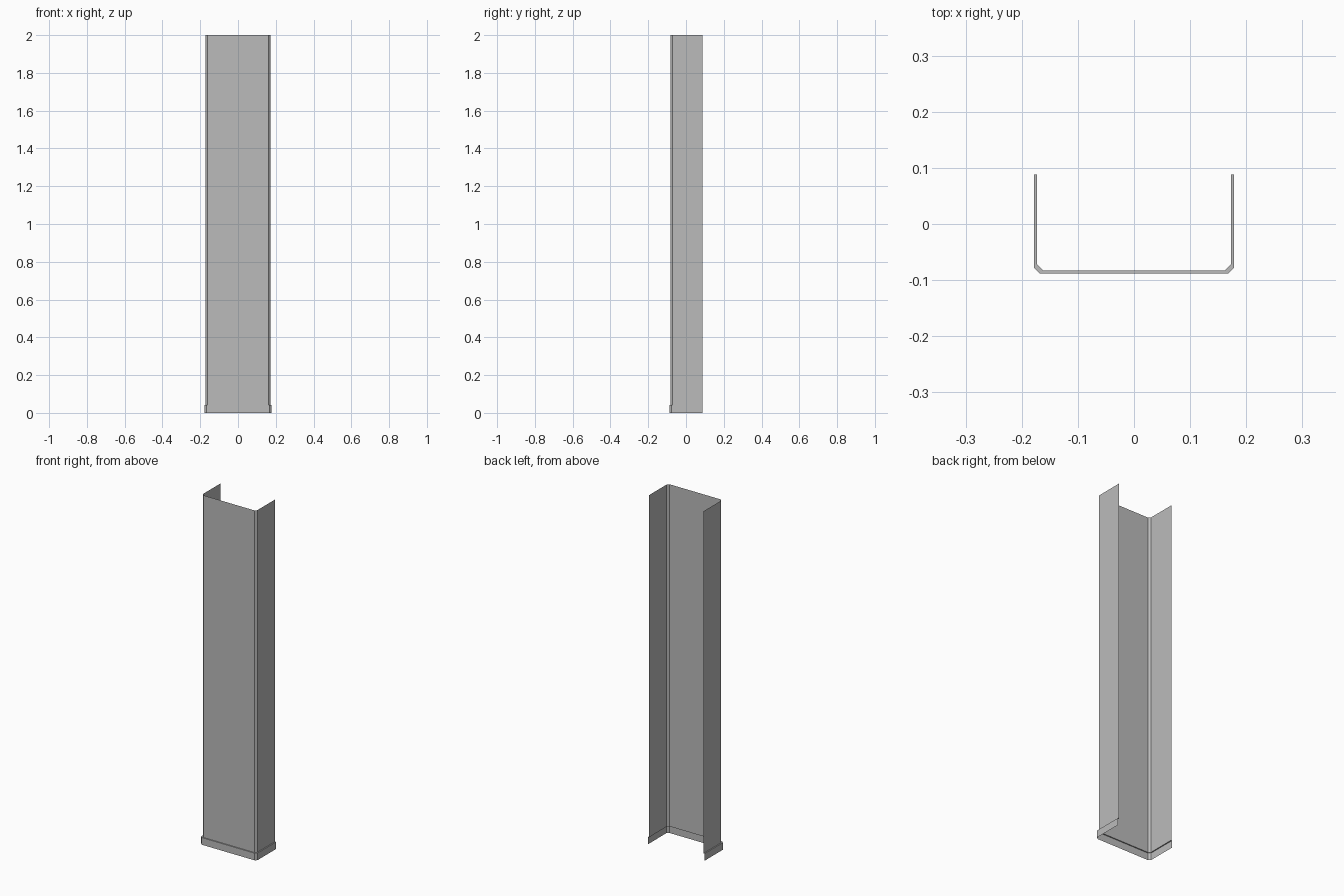
import bpy
import bmesh

cube = bpy.data.objects.get("Cube")
if cube:
    bpy.data.objects.remove(cube, do_unlink=True)

# Plain grey sheet material
grey = bpy.data.materials.new("sheet_grey")
grey.use_nodes = True
colour = (0.5, 0.5, 0.5, 1)
grey.diffuse_color = colour
grey.node_tree.nodes["Principled BSDF"].inputs["Base Color"].default_value = colour

BACK = 0.0885
CHAMFER = 0.0105
HEIGHT = 2.0
SKIRT_TOP = 0.041


def channel_outline(half_width, front):
    """U-shaped outline, open at the back, with chamfered front corners."""
    half = [(half_width, BACK), (half_width, front + CHAMFER),
            (half_width - CHAMFER, front)]
    return [(-x, y) for x, y in half] + half[::-1]


wall = channel_outline(0.1725, -0.0825)
skirt = channel_outline(0.1785, -0.0885)

# Thin channel: skirt, ledge and tall wall as one stepped sheet
bm = bmesh.new()
levels = [(skirt, 0), (skirt, SKIRT_TOP), (wall, SKIRT_TOP), (wall, HEIGHT)]
rings = [[bm.verts.new((x, y, z)) for x, y in outline] for outline, z in levels]
for low, high in zip(rings, rings[1:]):
    for i in range(len(low) - 1):
        bm.faces.new((low[i], low[i + 1], high[i + 1], high[i]))

mesh = bpy.data.meshes.new("channel_cover")
bm.to_mesh(mesh)
bm.free()
mesh.materials.append(grey)
cover = bpy.data.objects.new("channel_cover", mesh)
bpy.context.collection.objects.link(cover)
